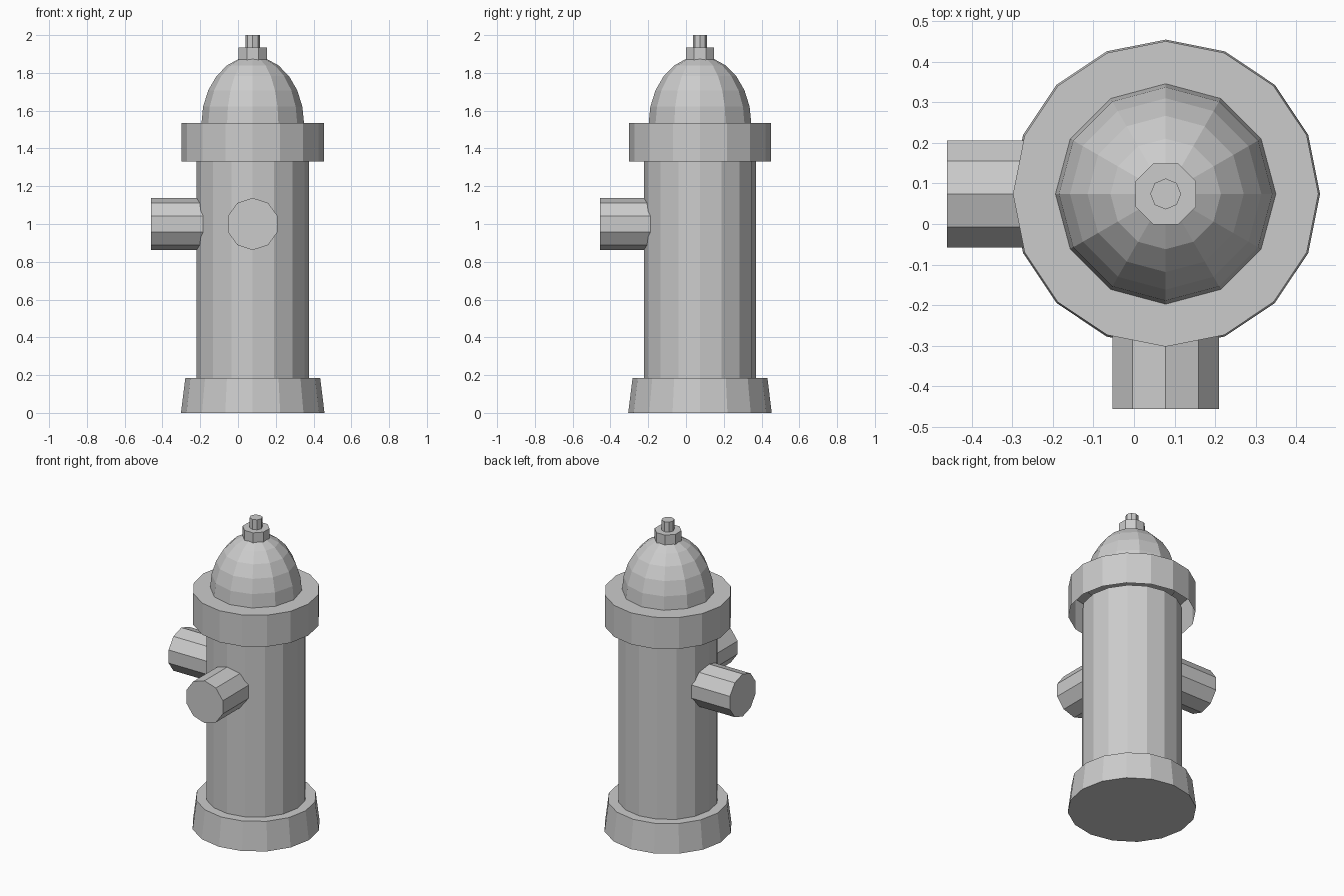
import bpy, bmesh, math
from mathutils import Matrix, Vector

if "Cube" in bpy.data.objects:
    bpy.data.objects.remove(bpy.data.objects["Cube"])

CX, CY = 0.078, 0.074   # vertical axis of the hydrant


def lathe(name, profile, sides, turn=0.0, cap_bottom=True, cap_top=True, matrix=None):
    """Spin (radius, height) points into a flat-faced solid."""
    bm = bmesh.new()
    rings = []
    for r, z in profile:
        rings.append([bm.verts.new((r * math.cos(turn + math.tau * i / sides),
                                    r * math.sin(turn + math.tau * i / sides), z))
                      for i in range(sides)])
    for a, b in zip(rings, rings[1:]):
        for i in range(sides):
            j = (i + 1) % sides
            bm.faces.new((a[i], a[j], b[j], b[i]))
    if cap_bottom:
        bm.faces.new(rings[0][::-1])
    if cap_top:
        bm.faces.new(rings[-1])
    bm.transform(matrix or Matrix.Translation((CX, CY, 0)))
    mesh = bpy.data.meshes.new(name)
    bm.to_mesh(mesh)
    bm.free()
    obj = bpy.data.objects.new(name, mesh)
    bpy.context.collection.objects.link(obj)
    return obj


# Tapered foot, barrel and the collar (open underneath)
lathe("base", [(0.38, 0), (0.357, 0.185)], 16)
lathe("barrel", [(0.297, 0.15), (0.297, 1.36)], 16)
lathe("collar", [(0.376, 1.33), (0.376, 1.535)], 16, cap_bottom=False)

# Domed bonnet in 15 degree steps
steps = [math.radians(15 * i) for i in range(6)]
lathe("bonnet", [(0.272 * math.cos(a), 1.528 + 0.36 * math.sin(a)) for a in steps], 12)

# Operating nut and stem
lathe("nut", [(0.081, 1.86), (0.081, 1.935)], 8, math.pi / 8)
lathe("stem", [(0.038, 1.93), (0.038, 2.0)], 8)

# Two side outlets, ten-sided with a corner at the top
for name, spin, reach in (("front_outlet", 0, 0.529), ("left_outlet", -math.pi / 2, 0.538)):
    place = (Matrix.Translation((CX, CY, 1.0)) @ Matrix.Rotation(spin, 4, 'Z')
             @ Matrix.Rotation(math.pi / 2, 4, 'X'))
    lathe(name, [(0.138, 0.15), (0.138, reach)], 10, math.pi / 2, matrix=place)
